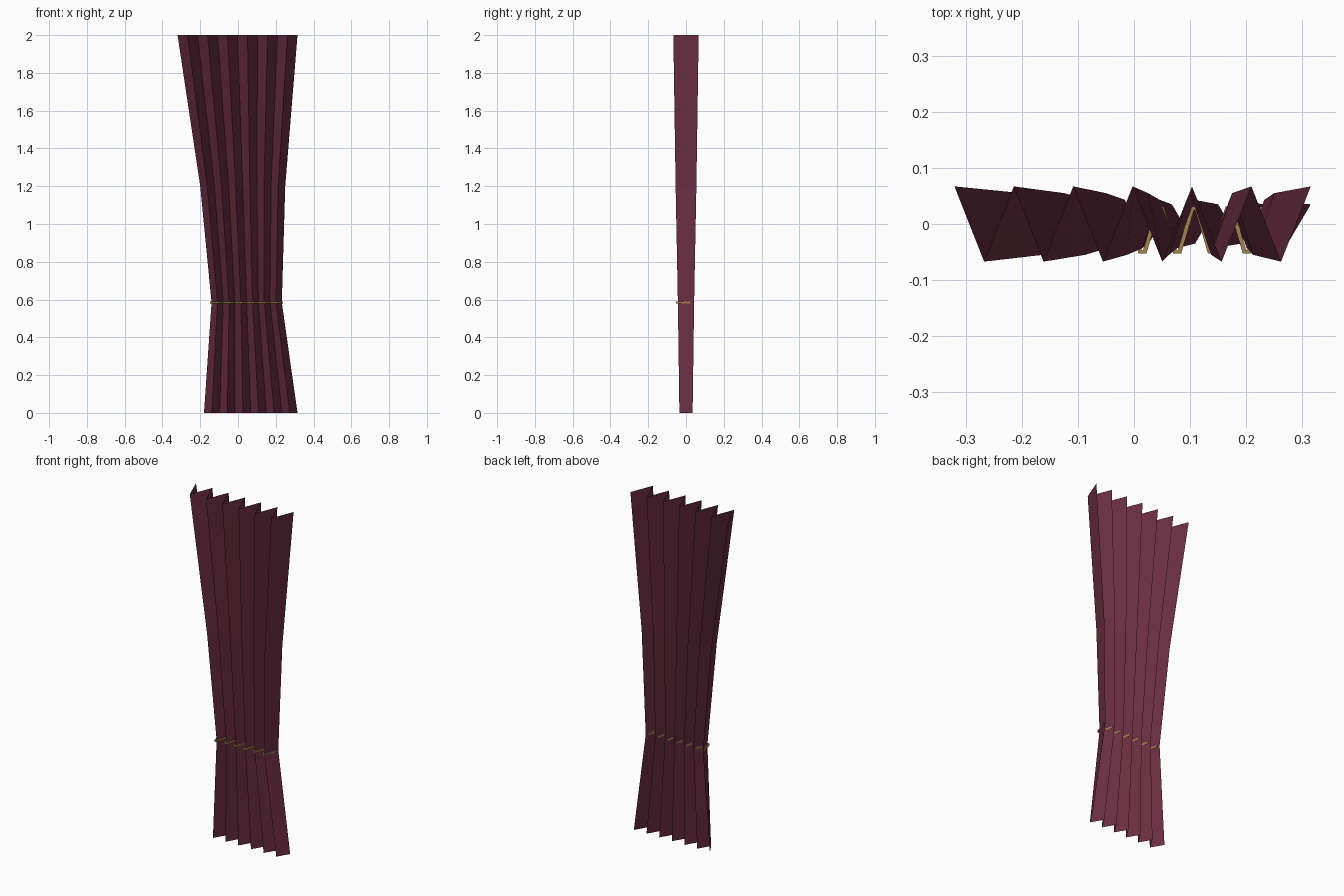
import bpy

cube = bpy.data.objects.get("Cube")
if cube:
    bpy.data.objects.remove(cube, do_unlink=True)

PLEATS = 6
FOLDS = PLEATS * 2


def make_material(name, color):
    mat = bpy.data.materials.new(name)
    mat.use_nodes = True
    mat.diffuse_color = color
    mat.node_tree.nodes["Principled BSDF"].inputs["Base Color"].default_value = color
    return mat


def make_object(name, verts, faces, mat):
    mesh = bpy.data.meshes.new(name)
    mesh.from_pydata(verts, [], faces)
    mesh.materials.append(mat)
    obj = bpy.data.objects.new(name, mesh)
    bpy.context.collection.objects.link(obj)
    return obj


def grid_faces(rows, cols):
    return [(r * cols + c, r * cols + c + 1, (r + 1) * cols + c + 1, (r + 1) * cols + c)
            for r in range(rows - 1) for c in range(cols - 1)]


wine = make_material("wine_cloth", (0.15, 0.028, 0.055, 1))
gold = make_material("gold_cord", (0.38, 0.225, 0.065, 1))

# Pleated cloth: height, left edge, right edge, fold depth
rows = [(0, -0.18, 0.315, 0.035), (0.585, -0.14, 0.232, 0.043),
        (1.2, -0.2, 0.25, 0.055), (2, -0.32, 0.315, 0.067)]
verts = []
for z, left, right, depth in rows:
    for i in range(FOLDS + 1):
        verts.append((left + (right - left) * i / FOLDS, -depth if i % 2 else depth, z))
make_object("curtain", verts, grid_faces(len(rows), FOLDS + 1), wine)

# Tie band: follows the folds with blunt corners, slightly in front of the cloth
_, left, right, _ = rows[1]
path = []
for i in range(FOLDS + 1):
    x = left + (right - left) * i / FOLDS
    y = -0.050 if i % 2 else 0.028
    path += [(x - 0.004, y), (x + 0.004, y)]
half, low, high = 0.003, 0.58, 0.59
verts = []
for dy, z in [(-half, low), (-half, high), (half, high), (half, low), (-half, low)]:
    # widen the steep runs sideways as well as front to back
    for k, (x, y) in enumerate(path):
        outward = -1 if (k % 2) == 0 else 1
        front = 1 if (k // 2) % 2 else -1
        side = outward * front * (half if dy < 0 else -half)
        verts.append((x + side, y + dy, z))
make_object("tie_band", verts, grid_faces(5, len(path)), gold)
